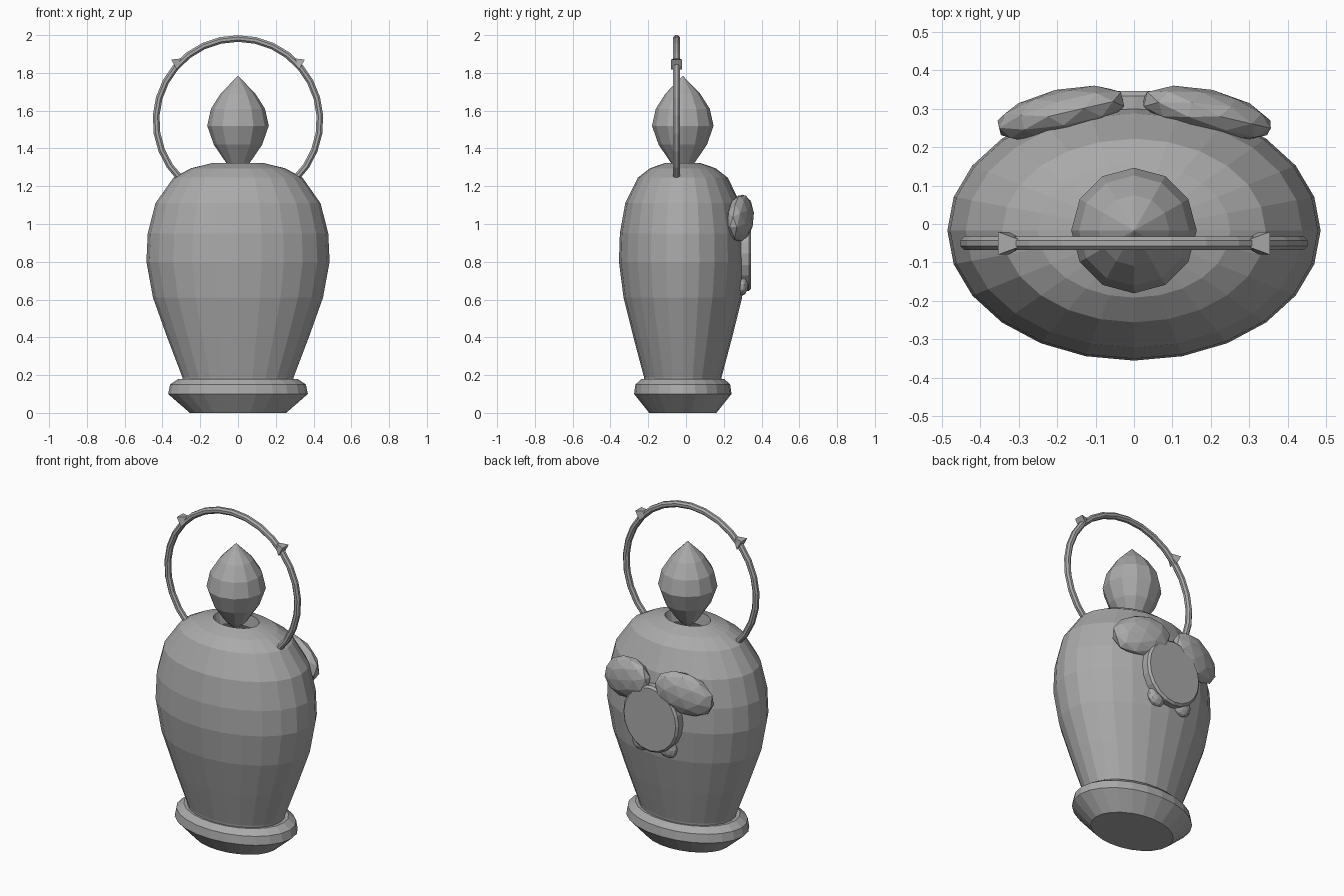
import bpy
import bmesh
from math import sin, cos, pi, radians
from mathutils import Matrix, Vector

old = bpy.data.objects.get("Cube")
if old:
    bpy.data.objects.remove(old, do_unlink=True)

grey = bpy.data.materials.new("plain_grey")
grey.use_nodes = True
grey.diffuse_color = (0.4, 0.4, 0.4, 1)
grey.node_tree.nodes["Principled BSDF"].inputs["Base Color"].default_value = (0.4, 0.4, 0.4, 1)

CENTRE_Y = -0.017
SQUASH = 0.697


def finish(name, bm):
    bmesh.ops.recalc_face_normals(bm, faces=bm.faces)
    mesh = bpy.data.meshes.new(name)
    bm.to_mesh(mesh)
    bm.free()
    mesh.materials.append(grey)
    ob = bpy.data.objects.new(name, mesh)
    bpy.context.collection.objects.link(ob)
    return ob


def lathe(name, profile, sides, depth=1.0, cap=True):
    """Spin (radius, height) points around z, squashed in y."""
    bm = bmesh.new()
    rings = []
    for r, z in profile:
        if r == 0:
            rings.append([bm.verts.new((0, CENTRE_Y, z))] * sides)
            continue
        rings.append([bm.verts.new((r * sin(2 * pi * i / sides),
                                    CENTRE_Y + depth * r * cos(2 * pi * i / sides), z))
                      for i in range(sides)])
    for a, b in zip(rings, rings[1:]):
        for i in range(sides):
            j = (i + 1) % sides
            corners = list(dict.fromkeys((a[i], a[j], b[j], b[i])))
            bm.faces.new(corners)
    if cap and profile[0][0] > 0:
        bm.faces.new(rings[0])
    return finish(name, bm)


def blob(name, centre, size, turn, detail):
    """Faceted ellipsoid."""
    bm = bmesh.new()
    matrix = Matrix.Translation(centre) @ turn @ Matrix.Diagonal((*size, 1))
    bmesh.ops.create_icosphere(bm, subdivisions=detail, radius=1, matrix=matrix)
    return finish(name, bm)


# Vessel with an open mouth, its foot and the floating stopper
lathe("vessel_body", [(0.29, 0.16), (0.295, 0.19), (0.375, 0.4), (0.45, 0.61), (0.485, 0.8),
                      (0.478, 0.95), (0.437, 1.11), (0.342, 1.245), (0.25, 1.295),
                      (0.138, 1.322), (0.125, 1.25)], 24, SQUASH)
lathe("vessel_foot", [(0.255, 0), (0.37, 0.1), (0.36, 0.15), (0.315, 0.18), (0.27, 0.175)],
      24, SQUASH)
lathe("stopper", [(0, 1.265), (0.06, 1.32), (0.128, 1.42), (0.163, 1.52), (0.143, 1.61),
                  (0.092, 1.69), (0, 1.785)], 12)

# Hoop handle: an octagonal tube swept along an arc
bm = bmesh.new()
rings = []
STEPS, TUBE = 22, 8
for s in range(STEPS + 1):
    a = radians(-46 + 272 * s / STEPS)
    out = Vector((cos(a), 0, sin(a)))
    ring = []
    for t in range(TUBE):
        b = 2 * pi * (t + 0.5) / TUBE
        ring.append(bm.verts.new(Vector((0, -0.05, 1.548)) + out * (0.434 + 0.019 * cos(b))
                                 + Vector((0, 0.019 * sin(b), 0))))
    rings.append(ring)
for p, q in zip(rings, rings[1:]):
    for t in range(TUBE):
        u = (t + 1) % TUBE
        bm.faces.new((p[t], p[u], q[u], q[t]))
bm.faces.new(rings[0])
bm.faces.new(rings[-1])
finish("hoop_handle", bm)

for side, label in ((1, "left"), (-1, "right")):
    # Small thorn on the hoop, pointing up towards the middle
    bm = bmesh.new()
    aim = Vector((-side * 0.88, 0, 0.47)).to_track_quat("Z", "Y").to_matrix().to_4x4()
    bmesh.ops.create_cone(bm, cap_ends=True, segments=4, radius1=0.042, radius2=0, depth=0.075,
                          matrix=Matrix.Translation((side * 0.306, -0.05, 1.862)) @ aim
                          @ Matrix.Rotation(pi / 4, 4, "Z"))
    finish("thorn_" + label, bm)

    # Back ornament: large drooping lobe and small bead
    turn = Matrix.Rotation(-side * radians(13), 4, "Z") @ Matrix.Rotation(side * radians(16), 4, "Y")
    blob("lobe_" + label, (side * 0.19, 0.287, 1.03), (0.18, 0.063, 0.122), turn, 2)
    blob("bead_" + label, (side * 0.09, 0.298, 0.68), (0.058, 0.032, 0.06), Matrix(), 2)

# Flat oval plaque with a chamfered rim
bm = bmesh.new()
stand = Matrix.Translation((0, 0.305, 0.845)) @ Matrix.Rotation(pi / 2, 4, "X")
bmesh.ops.create_cone(bm, cap_ends=True, segments=20, radius1=1, radius2=1, depth=0.08,
                      matrix=stand @ Matrix.Diagonal((0.185, 0.2, 1, 1)))
rim = [e for e in bm.edges if all(v.co.y > 0.305 for v in e.verts)]
bmesh.ops.bevel(bm, geom=rim, offset=0.012, segments=1, affect="EDGES")
finish("plaque", bm)
